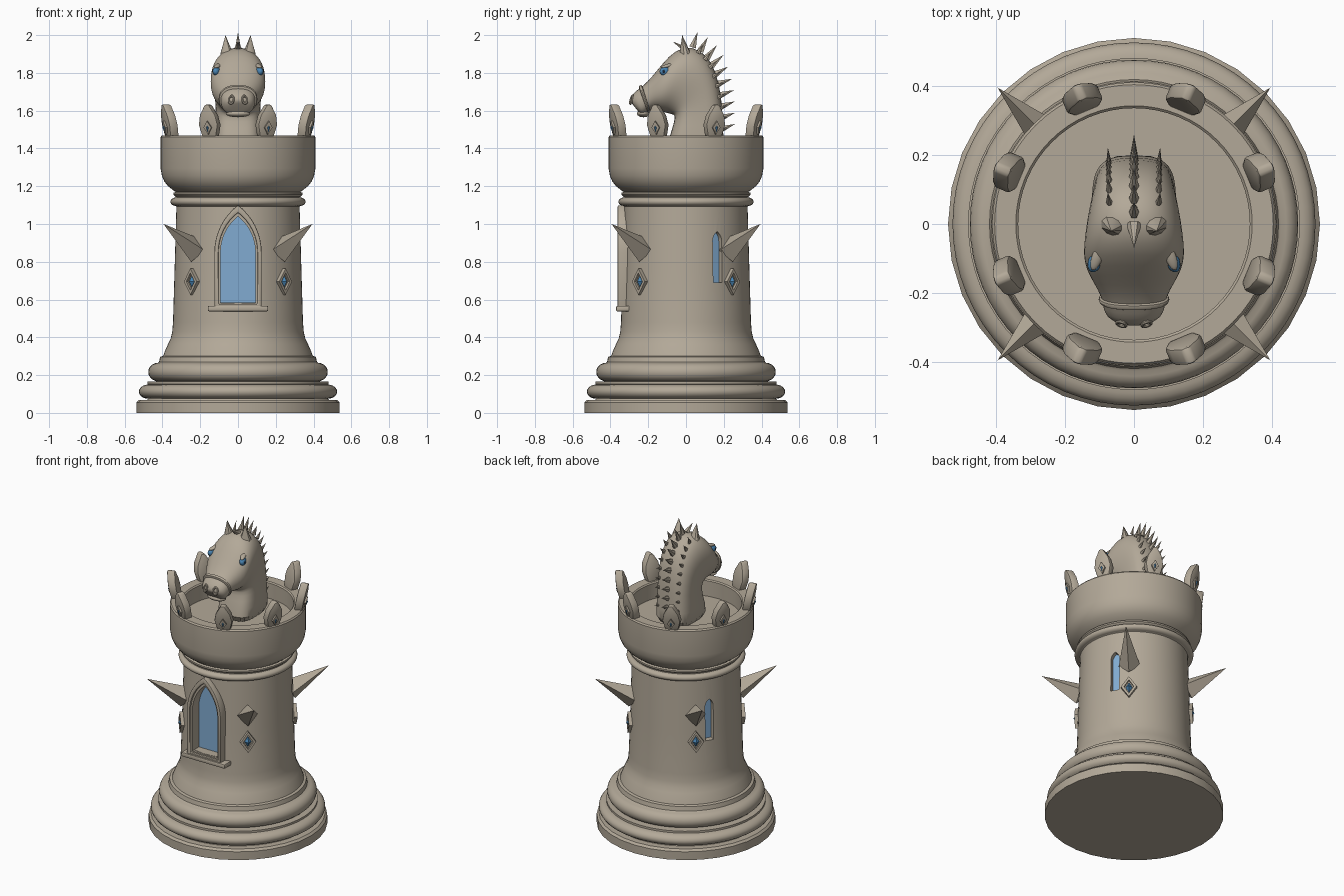
import bpy, math
from mathutils import Vector

if "Cube" in bpy.data.objects:
    bpy.data.objects.remove(bpy.data.objects["Cube"])

def material(name, rgb):
    m = bpy.data.materials.new(name)
    m.diffuse_color = (*rgb, 1)
    m.use_nodes = True
    m.node_tree.nodes["Principled BSDF"].inputs["Base Color"].default_value = m.diffuse_color
    return m

STONE = material("warm stone", (0.45, 0.395, 0.315))
GLASS = material("window blue", (0.22, 0.41, 0.64))
GEM = material("gem blue", (0.07, 0.24, 0.46))
DARK = material("eye dark", (0.01, 0.02, 0.04))

def add(name, verts, faces, mat=STONE):
    me = bpy.data.meshes.new(name)
    me.from_pydata([tuple(v) for v in verts], [], faces)
    me.materials.append(mat)
    ob = bpy.data.objects.new(name, me)
    bpy.context.collection.objects.link(ob)
    return ob

def strips(loops, n, closed=False):
    """Quads joining successive loops of n points."""
    pairs = [(k, (k + 1) % loops) for k in range(loops if closed else loops - 1)]
    return [(a*n + i, a*n + (i+1) % n, b*n + (i+1) % n, b*n + i) for a, b in pairs for i in range(n)]

def lathe(name, profile, n):
    v = [(r*math.cos(2*math.pi*i/n), r*math.sin(2*math.pi*i/n), z) for r, z in profile for i in range(n)]
    m = len(profile)
    return add(name, v, strips(m, n) + [tuple(reversed(range(n))), tuple(range((m-1)*n, m*n))])

def bulge(r, depth, z0, z1, steps=10):
    return [(r - depth + depth*math.sin(math.pi*k/steps), z0 + (z1-z0)*(1-math.cos(math.pi*k/steps))/2)
            for k in range(steps + 1)]

def polar(a, d, u, z):
    return (d*math.cos(a) - u*math.sin(a), d*math.sin(a) + u*math.cos(a), z)

def prism(name, outline, d0, d1, a, mat=STONE, lean=0.0):
    """Outline (tangent, z) extruded along the radius at azimuth a."""
    n, z0 = len(outline), outline[0][1]
    v = [polar(a, d + lean*(z - z0), u, z) for d in (d0, d1) for u, z in outline]
    return add(name, v, [tuple(reversed(range(n))), tuple(range(n, 2*n))] + strips(2, n), mat)

def frame(name, outer, inner, d0, d1, a):
    v = [polar(a, d, u, z) for o, d in ((outer, d0), (outer, d1), (inner, d1), (inner, d0)) for u, z in o]
    return add(name, v, strips(4, len(outer), True))

def arch(w, z0, spring, top, n=8):
    h = top - spring
    R = (w*w + h*h) / (2*w)
    t = math.asin(min(1, h/R))
    right = [(w - R + R*math.cos(t*k/n), spring + R*math.sin(t*k/n)) for k in range(n + 1)]
    return [(-w, z0), (w, z0)] + right + [(-u, z) for u, z in reversed(right[:-1])]

def diamond(w, h, z):
    return [(0, z - h), (w, z), (0, z + h), (-w, z)]

def cone(name, base, tip, rx, ry, n, mat=STONE):
    base, tip = Vector(base), Vector(tip)
    ax = (tip - base).normalized()
    side = Vector((0, 0, 1)).cross(ax)
    side = side.normalized() if side.length > 0.05 else Vector((1, 0, 0))
    up = ax.cross(side)
    v = [base + side*rx*math.cos(2*math.pi*i/n) + up*ry*math.sin(2*math.pi*i/n) for i in range(n)] + [tip]
    return add(name, v, [(i, (i+1) % n, n) for i in range(n)] + [tuple(reversed(range(n)))], mat)

def ball(name, loc, size, mat=STONE, rot=(0, 0, 0)):
    bpy.ops.mesh.primitive_uv_sphere_add(segments=20, ring_count=12, radius=1, location=loc, rotation=rot)
    ob = bpy.context.object
    ob.name, ob.scale = name, size
    ob.data.materials.append(mat)

def bevel(ob, width, segs=2):
    m = ob.modifiers.new("bevel", 'BEVEL')
    m.width, m.segments, m.limit_method = width, segs, 'ANGLE'

# Stepped base and tower body
lathe("foot_disc", [(0.538, 0), (0.538, 0.055), (0.525, 0.068), (0.4, 0.068)], 32)
tower = lathe("tower", [(0.3, 0.03), (0.49, 0.06)] + bulge(0.525, 0.05, 0.075, 0.15) + [(0.48, 0.152), (0.48, 0.165)]
    + bulge(0.475, 0.05, 0.168, 0.265) + [(0.418, 0.27), (0.412, 0.297), (0.396, 0.302), (0.388, 0.325),
    (0.37, 0.365), (0.356, 0.395), (0.348, 0.43), (0.344, 0.48), (0.336, 0.75), (0.326, 1.093)]
    + bulge(0.358, 0.028, 1.096, 1.14) + [(0.33, 1.145), (0.342, 1.155), (0.342, 1.165), (0.33, 1.17), (0.345, 1.18),
    (0.37, 1.2), (0.39, 1.225), (0.403, 1.255), (0.41, 1.295), (0.41, 1.46), (0.403, 1.469),
    (0.342, 1.469), (0.335, 1.462), (0.335, 1.36)], 64)

# Windows: one large framed, two narrow slots, spaced a third of a turn apart
FRONT = -math.pi/2
windows = [("front_window", arch(0.095, 0.585, 0.85, 1.045), 0.275, FRONT)]
windows += [("slot_window", arch(0.027, 0.69, 0.91, 0.96), 0.295, math.radians(d)) for d in (30, 150)]
cutters = []
for name, outline, depth, a in windows:
    c = prism(name + "_cutter", outline, depth, 0.5, a)
    c.hide_render = True
    m = tower.modifiers.new("opening", 'BOOLEAN')
    m.operation, m.solver, m.object = 'DIFFERENCE', 'EXACT', c
    cutters.append(c)
    prism(name + "_glass", outline, depth - 0.002, depth + 0.005, a, GLASS)
bevel(frame("window_frame", arch(0.125, 0.56, 0.85, 1.1), arch(0.103, 0.575, 0.85, 1.06), 0.29, 0.362, FRONT), 0.006)
frame("window_frame_inner", arch(0.108, 0.565, 0.85, 1.07), arch(0.092, 0.583, 0.85, 1.04), 0.28, 0.348, FRONT)
bevel(prism("window_sill", [(-0.16, 0.537), (0.16, 0.537), (0.16, 0.567), (-0.16, 0.567)], 0.29, 0.37, FRONT), 0.008)

# Diagonal spikes with diamond studs below
for k in range(4):
    a = math.radians(45 + 90*k)
    cone("tower_spike", polar(a, 0.315, 0, 0.86), polar(a, 0.558, 0, 1.0), 0.065, 0.07, 4)
    frame("stud_frame", diamond(0.048, 0.07, 0.695), diamond(0.03, 0.046, 0.695), 0.32, 0.357, a)
    prism("stud_back", diamond(0.04, 0.06, 0.695), 0.32, 0.343, a)
    cone("stud_gem", polar(a, 0.342, 0, 0.695), polar(a, 0.366, 0, 0.695), 0.022, 0.036, 4, GEM)

# Leaning leaf-shaped battlements with small gems
leaf = [(-0.038, 1.455), (0.038, 1.455), (0.055, 1.525), (0.045, 1.575), (0.012, 1.632),
        (-0.012, 1.632), (-0.045, 1.575), (-0.055, 1.525)]
for k in range(8):
    a = math.radians(22.5 + 45*k)
    bevel(prism("battlement", leaf, 0.352, 0.402, a, lean=0.2), 0.008)
    prism("battlement_gem_seat", diamond(0.022, 0.036, 1.51), 0.38, 0.417, a, lean=0.2)
    cone("battlement_gem", polar(a, 0.414, 0, 1.51), polar(a, 0.432, 0, 1.513), 0.016, 0.027, 4, GEM)

# Horse neck and head: rings of (back y, z, front y, z, half width, squareness)
def ring(yb, zb, yf, zf, w, e, n=24, grow=1.0):
    c, h = Vector((0, (yb+yf)/2, (zb+zf)/2)), Vector((0, (yb-yf)/2, (zb-zf)/2))
    pw = lambda x: math.copysign(abs(x)**(2/e), x)
    return [c + grow*(h*pw(math.cos(2*math.pi*i/n)) + Vector((w*pw(math.sin(2*math.pi*i/n)), 0, 0))) for i in range(n)]

def loft(name, rings):
    n, m = len(rings[0]), len(rings)
    ob = add(name, [p for r in rings for p in r],
             strips(m, n) + [tuple(reversed(range(n))), tuple(range((m-1)*n, m*n))])
    ob.modifiers.new("smooth", 'SUBSURF').levels = 1

R = [(0.215, 1.35, -0.12, 1.35, 0.13, 3.2), (0.195, 1.48, -0.085, 1.47, 0.122, 3.2),
     (0.195, 1.6, -0.06, 1.55, 0.118, 3), (0.178, 1.75, -0.06, 1.575, 0.12, 2.8),
     (0.128, 1.885, -0.075, 1.58, 0.132, 2.4), (0.03, 1.95, -0.095, 1.585, 0.143, 2.2),
     (-0.06, 1.92, -0.115, 1.59, 0.148, 2.2), (-0.12, 1.855, -0.14, 1.597, 0.14, 2.2),
     (-0.18, 1.78, -0.165, 1.605, 0.116, 2.2), (-0.225, 1.732, -0.19, 1.6, 0.095, 2.3),
     (-0.262, 1.708, -0.212, 1.58, 0.09, 2.4), (-0.288, 1.68, -0.226, 1.574, 0.084, 2.4),
     (-0.297, 1.655, -0.238, 1.58, 0.06, 2.2), (-0.288, 1.64, -0.25, 1.592, 0.035, 2)]
loft("horse_head", [ring(*r) for r in R])
b0, b1 = (-0.232, 1.733, -0.188, 1.6, 0.094, 2.4), (-0.25, 1.722, -0.204, 1.59, 0.092, 2.4)
loft("nose_band", [ring(*b0, grow=0.9), ring(*b0, grow=1.12), ring(*b1, grow=1.12), ring(*b1, grow=0.9)])
ball("lower_lip", (0, -0.225, 1.585), (0.065, 0.035, 0.02))

# Ears, eyes, brows and nostrils, mirrored
for s in (-1, 1):
    cone("ear", (s*0.06, -0.005, 1.9), (s*0.066, -0.02, 2.0), 0.036, 0.03, 10)
    ball("eye", (s*0.112, -0.108, 1.808), (0.02, 0.033, 0.025), GEM, (0, 0, s*0.35))
    ball("pupil", (s*0.126, -0.115, 1.808), (0.008, 0.013, 0.013), DARK, (0, 0, s*0.35))
    ball("brow", (s*0.106, -0.095, 1.838), (0.016, 0.042, 0.01), STONE, (0.25, 0, s*0.35))
    bpy.ops.mesh.primitive_torus_add(major_segments=16, minor_segments=8, major_radius=0.016, minor_radius=0.006,
                                     location=(s*0.036, -0.289, 1.658), rotation=(math.radians(75), 0, s*0.3))
    bpy.context.object.name = "nostril"
    bpy.context.object.scale = (0.85, 1.3, 1)
    bpy.context.object.data.materials.append(STONE)

# Mane: central crest of spikes with a smaller row on each side
crest = [(0.035, 1.935), (0.075, 1.915), (0.11, 1.88), (0.135, 1.84), (0.15, 1.79), (0.165, 1.74),
         (0.175, 1.68), (0.18, 1.62), (0.18, 1.56), (0.18, 1.5)]
for k, (y, z) in enumerate(crest):
    t = math.radians(72 - 52*min(1, k/5))
    for x, size in ((0, 0.085), (-0.072, 0.055), (0.072, 0.055)):
        if x and k == 0:
            continue
        yb, zb = y - abs(x)*0.15, z - abs(x)*0.15
        cone("mane_spike", (x, yb, zb), (x*1.05, yb + size*math.cos(t), zb + size*math.sin(t)),
             size*0.17, size*0.25, 6)
cone("forelock", (0, 0.0, 1.925), (0, -0.07, 1.965), 0.022, 0.018, 6)

# Bake modifiers, drop cutters, smooth rounded surfaces
bpy.ops.object.select_all(action='SELECT')
bpy.context.view_layer.objects.active = tower
bpy.ops.object.convert(target='MESH')
for c in cutters:
    bpy.data.objects.remove(c, do_unlink=True)
bpy.ops.object.select_all(action='SELECT')
bpy.context.view_layer.objects.active = tower
bpy.ops.object.shade_smooth_by_angle(angle=math.radians(35))
